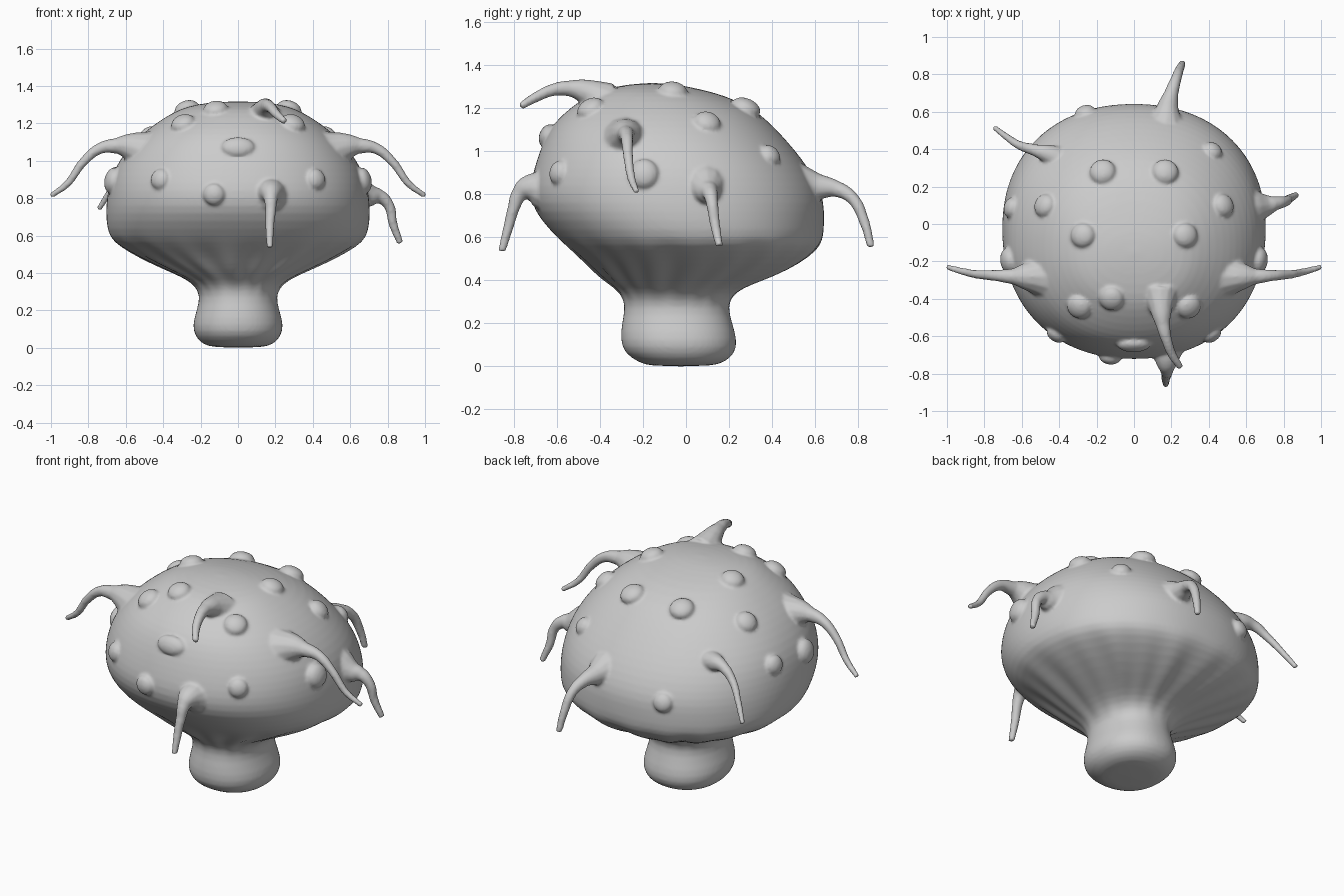
import bpy, bmesh
from math import sin, cos, pi, copysign
from mathutils import Vector
from mathutils.bvhtree import BVHTree

if "Cube" in bpy.data.objects:
    bpy.data.objects.remove(bpy.data.objects["Cube"])

parts = []

# Body: stem, gills and lopsided cap lofted from rings (z, half width, front y, back y)
RINGS = [(0, .13, -.17, .12), (.02, .19, -.22, .18), (.06, .228, -.285, .228),
         (.12, .245, -.305, .238), (.2, .22, -.298, .215), (.28, .20, -.28, .192),
         (.34, .235, -.30, .22), (.38, .30, -.35, .30), (.42, .39, -.40, .41),
         (.48, .52, -.46, .53), (.54, .63, -.53, .61), (.59, .69, -.59, .64),
         (.68, .705, -.675, .642), (.76, .705, -.72, .642), (.84, .695, -.725, .615),
         (.92, .675, -.705, .57), (1.0, .635, -.68, .51), (1.08, .575, -.645, .44),
         (1.14, .515, -.605, .38), (1.2, .44, -.54, .31), (1.26, .345, -.455, .18),
         (1.29, .27, -.385, .06), (1.312, .16, -.26, -.05)]
SEG = 96


def power(v, p=.92):
    return copysign(abs(v) ** p, v)


bm = bmesh.new()
loops = []
for z, hx, yf, yb in RINGS:
    fold = .014 * max(0, 1 - abs(z - .45) / .13)
    ring = []
    for i in range(SEG):
        a = 2 * pi * i / SEG
        k = 1 + fold / hx * (cos(19 * a) + .6 * sin(11 * a))
        ring.append(bm.verts.new((hx * k * power(cos(a)),
                                  (yf + yb) / 2 + (yb - yf) / 2 * k * power(sin(a)), z)))
    loops.append(ring)
for lo, hi in zip(loops, loops[1:]):
    for i in range(SEG):
        j = (i + 1) % SEG
        bm.faces.new((lo[i], lo[j], hi[j], hi[i]))
bm.faces.new(loops[0][::-1])
top = bm.verts.new((0, -.155, 1.318))
for i in range(SEG):
    bm.faces.new((loops[-1][i], loops[-1][(i + 1) % SEG], top))
bm.normal_update()
tree = BVHTree.FromBMesh(bm)
me = bpy.data.meshes.new("mushroom_body")
bm.to_mesh(me)
bm.free()
body = bpy.data.objects.new("mushroom_body", me)
bpy.context.collection.objects.link(body)
body.modifiers.new("smooth", 'SUBSURF').levels = 1
parts.append(body)


# Warts: flattened domes seated on the cap surface
def wart(x, y, z=None, r=.062, wide=1):
    if z is None:
        p, n, _, _ = tree.ray_cast(Vector((x, y, 2)), Vector((0, 0, -1)))
    else:
        p, n, _, _ = tree.find_nearest(Vector((x, y, z)))
    bpy.ops.mesh.primitive_ico_sphere_add(subdivisions=3, radius=r, location=p)
    ob = bpy.context.object
    ob.name = "wart"
    ob.rotation_euler = n.to_track_quat('Z', 'Y').to_euler()
    ob.scale = (wide, 1, .62)
    parts.append(ob)


for s in (-1, 1):
    wart(s * .168, .28, r=.07)
    wart(s * .275, -.06, r=.066)
    wart(s * .295, -.445, r=.066)
    wart(s * .48, .1)
    wart(s * .69, -.2, .9, r=.07)
    wart(s * .435, -.62, .91, r=.055)
wart(-.12, -.4, r=.066)
wart(.42, .39, .98, r=.052)
wart(-.13, -.72, .82, r=.058)
wart(0, -.66, 1.08, r=.055, wide=1.6)
wart(-.67, .09, .92, r=.055)
wart(-.25, .56, .76, r=.055)


# Tentacles: tapered curves with a flared root
def tentacle(pts, radii):
    cu = bpy.data.curves.new("tentacle", 'CURVE')
    cu.dimensions = '3D'
    cu.bevel_depth = 1
    cu.bevel_resolution = 4
    cu.use_fill_caps = True
    sp = cu.splines.new('BEZIER')
    sp.bezier_points.add(len(pts) - 1)
    for b, p, r in zip(sp.bezier_points, pts, radii):
        b.co = p
        b.radius = r
        b.handle_left_type = b.handle_right_type = 'AUTO'
    ob = bpy.data.objects.new("tentacle", cu)
    bpy.context.collection.objects.link(ob)
    parts.append(ob)


for s in (-1, 1):
    tentacle([(s * .5, -.28, 1.05), (s * .58, -.28, 1.075), (s * .65, -.28, 1.08),
              (s * .74, -.275, 1.065), (s * .83, -.27, .99), (s * .91, -.255, .88),
              (s * 1.0, -.23, .812)], [.115, .075, .042, .03, .024, .02, .015])
R = [.10, .06, .038, .029, .024, .018]
tentacle([(.64, .09, .83), (.71, .1, .815), (.755, .11, .81), (.805, .12, .765),
          (.83, .135, .66), (.868, .155, .56)], R)
tentacle([(.175, -.66, .82), (.175, -.74, .825), (.175, -.775, .8), (.175, -.80, .74),
          (.17, -.825, .65), (.17, -.857, .535)], R)
tentacle([(.17, .54, .84), (.18, .62, .835), (.2, .70, .825), (.225, .775, .78),
          (.245, .83, .67), (.26, .86, .555)], R)
tentacle([(-.38, .33, .95), (-.45, .37, .985), (-.53, .395, .985), (-.61, .42, .93),
          (-.68, .465, .84), (-.745, .515, .74)], [.09, .055, .032, .024, .019, .015])
tentacle([(.14, -.38, 1.23), (.145, -.46, 1.275), (.155, -.54, 1.292), (.175, -.62, 1.285),
          (.205, -.70, 1.25), (.25, -.768, 1.21)], R)

# Fuse all parts into one smooth skin
bpy.ops.object.select_all(action='DESELECT')
for ob in parts:
    ob.select_set(True)
bpy.context.view_layer.objects.active = body
bpy.ops.object.convert(target='MESH')
bpy.context.view_layer.objects.active = body
bpy.ops.object.join()
body = bpy.context.object
body.name = "spiny_mushroom"
rm = body.modifiers.new("fuse", 'REMESH')
rm.mode = 'VOXEL'
rm.voxel_size = .01
rm.use_smooth_shade = True
sm = body.modifiers.new("soften", 'SMOOTH')
sm.factor = .5
sm.iterations = 4
